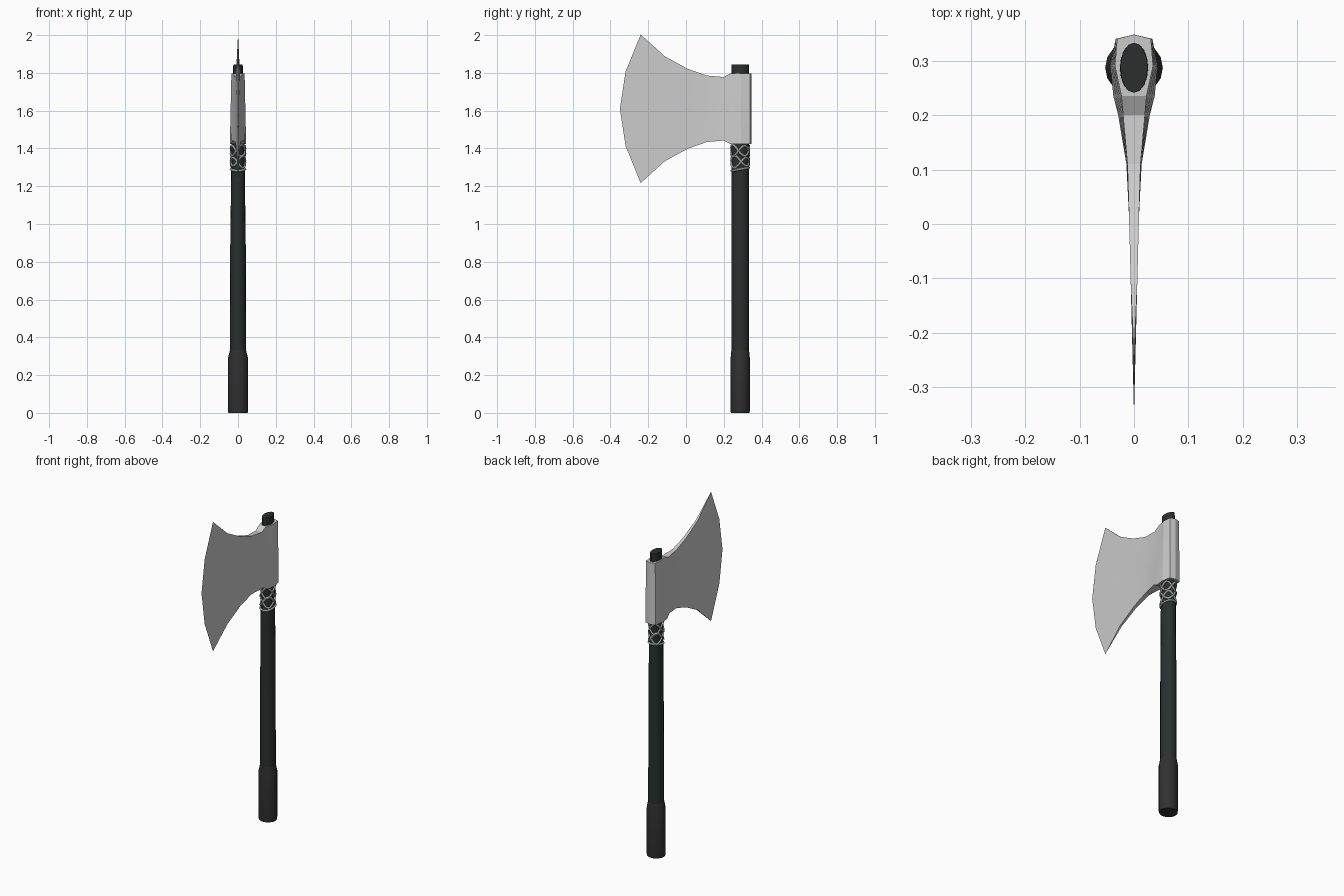
import bpy, bmesh, math

cube = bpy.data.objects.get("Cube")
if cube:
    bpy.data.objects.remove(cube)

HANDLE_Y = 0.287
MID_Z = 1.61


def material(name, rgb):
    mat = bpy.data.materials.new(name)
    mat.use_nodes = True
    color = (*rgb, 1)
    mat.diffuse_color = color
    mat.node_tree.nodes["Principled BSDF"].inputs["Base Color"].default_value = color
    return mat


steel = material("pale steel", (0.6, 0.6, 0.6))
wood = material("black wood", (0.025, 0.028, 0.028))
leather = material("dark grip", (0.03, 0.03, 0.03))
cord_grey = material("grey cord", (0.33, 0.34, 0.34))


def finish(bm, name, mat, angle=None):
    bmesh.ops.recalc_face_normals(bm, faces=bm.faces)
    mesh = bpy.data.meshes.new(name)
    bm.to_mesh(mesh)
    bm.free()
    mesh.materials.append(mat)
    obj = bpy.data.objects.new(name, mesh)
    bpy.context.collection.objects.link(obj)
    if angle:
        bpy.ops.object.select_all(action='DESELECT')
        obj.select_set(True)
        bpy.context.view_layer.objects.active = obj
        bpy.ops.object.shade_smooth_by_angle(angle=math.radians(angle))
    return obj


def oval_loft(name, rings, mat, sides=16):
    """Capped tube through oval rings given as (z, radius x, radius y)."""
    bm = bmesh.new()
    loops = []
    for z, rx, ry in rings:
        angles = [2 * math.pi * i / sides for i in range(sides)]
        loops.append([bm.verts.new((rx * math.cos(a), HANDLE_Y + ry * math.sin(a), z))
                      for a in angles])
    for low, high in zip(loops, loops[1:]):
        for i in range(sides):
            j = (i + 1) % sides
            bm.faces.new((low[i], low[j], high[j], high[i]))
    bm.faces.new(loops[0])
    bm.faces.new(loops[-1])
    return finish(bm, name, mat, 35)


# Handle shaft and thicker grip
oval_loft("handle", [(0.3, 0.043, 0.046), (0.9, 0.041, 0.046), (1.28, 0.036, 0.046),
                     (1.45, 0.033, 0.046), (1.845, 0.025, 0.046)], wood)
oval_loft("grip", [(0, 0.051, 0.049), (0.01, 0.053, 0.051), (0.29, 0.053, 0.051),
                   (0.33, 0.043, 0.047)], leather)

# Axe head: stations from the back to the blade (y, half height, top and bottom half width)
stations = [(0.348, 0.187, 0, 0), (0.34, 0.187, 0.031, 0.034),
            (0.29, 0.187, 0.035, 0.043), (0.235, 0.187, 0.023, 0.038),
            (0.20, 0.168, 0.02, 0.029), (0.11, 0.176, 0.012, 0.014),
            (0.01, 0.211, 0.009, 0.009), (-0.11, 0.276, 0.006, 0.006),
            (-0.24, 0.393, 0, 0)]
edge_bulge = [0, 0.08, 0.11, 0.08, 0]
bm = bmesh.new()
sides = {1: [], -1: []}
for n, (y, half, top, bottom) in enumerate(stations):
    last = n == len(stations) - 1
    row = {1: [], -1: []}
    for k in range(5):
        t = k / 4
        width = bottom + (top - bottom) * t
        z = MID_Z + half * (2 * t - 1)
        py = y - edge_bulge[k] if last else y
        row[1].append(bm.verts.new((width, py, z)))
        row[-1].append(bm.verts.new((-width, py, z)) if width else row[1][-1])
    for s in sides:
        sides[s].append(row[s])
for s in sides:
    for a, b in zip(sides[s], sides[s][1:]):
        for k in range(4):
            bm.faces.new((a[k], a[k + 1], b[k + 1], b[k]))
for k in (0, 4):
    for n in range(len(stations) - 1):
        loop = [sides[1][n][k], sides[1][n + 1][k], sides[-1][n + 1][k], sides[-1][n][k]]
        bm.faces.new(list(dict.fromkeys(loop)))
finish(bm, "axe_head", steel, 12)


# Cord lashing: closed wavy rings around the handle, below the head
def cord(name, z, tilt, waves, phase):
    curve = bpy.data.curves.new(name, 'CURVE')
    curve.dimensions = '3D'
    curve.bevel_depth = 0.007
    curve.bevel_resolution = 0
    spline = curve.splines.new('POLY')
    count = 24
    spline.points.add(count - 1)
    for i, point in enumerate(spline.points):
        a = 2 * math.pi * i / count
        point.co = (0.037 * math.cos(a), HANDLE_Y + 0.046 * math.sin(a),
                    z + tilt * math.sin(waves * a + phase), 1)
    spline.use_cyclic_u = True
    curve.materials.append(cord_grey)
    obj = bpy.data.objects.new(name, curve)
    bpy.context.collection.objects.link(obj)


cord("cord_bottom", 1.29, 0.008, 1, 0)
cord("cord_cross_low", 1.325, 0.028, 2, 0)
cord("cord_cross_middle", 1.335, 0.028, 2, math.pi)
cord("cord_cross_high", 1.385, 0.03, 2, 0.5)
cord("cord_cross_top", 1.39, 0.03, 2, math.pi + 0.5)
